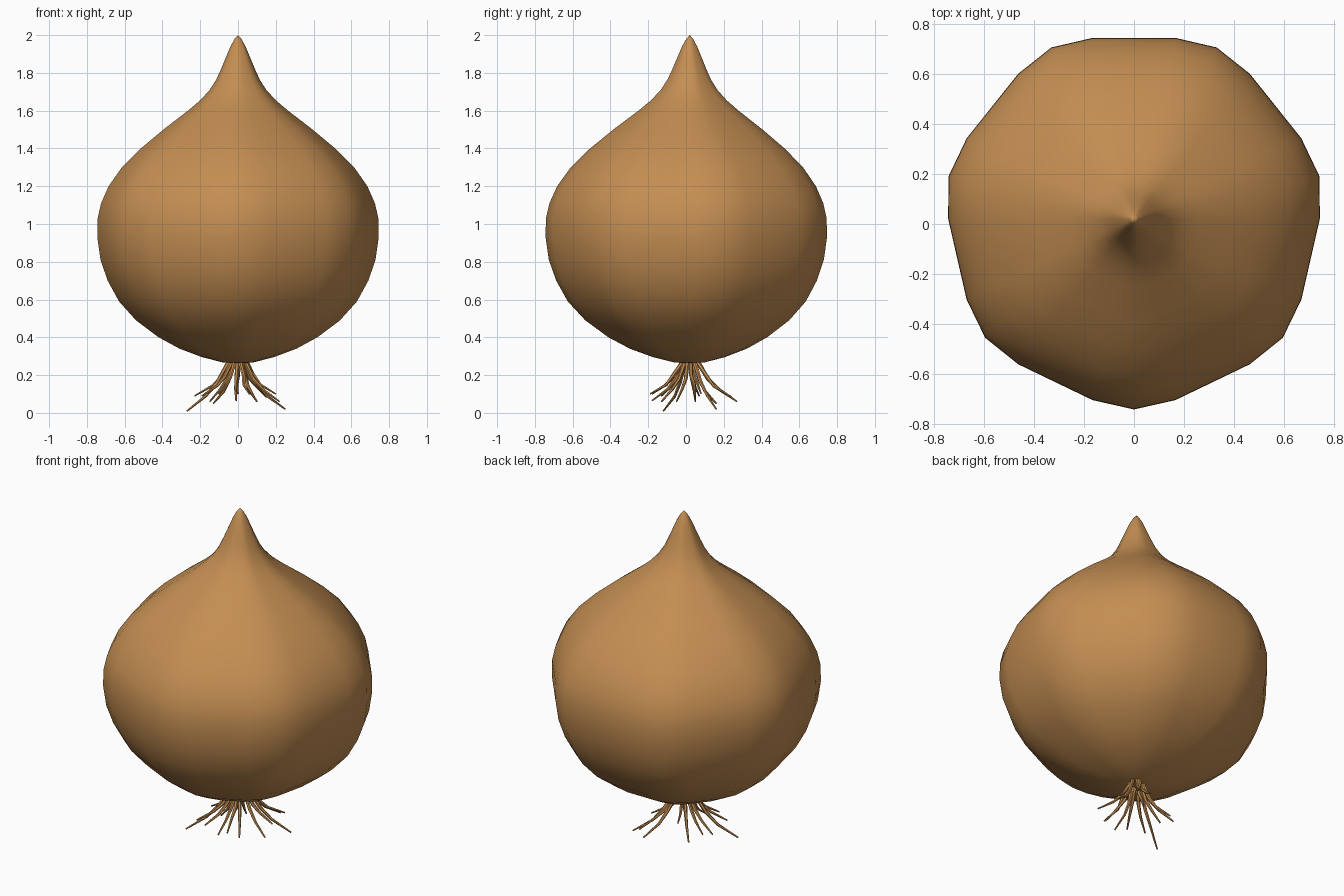
import bpy, bmesh, math, random

random.seed(4)
cube = bpy.data.objects.get("Cube")
if cube:
    bpy.data.objects.remove(cube, do_unlink=True)

skin = bpy.data.materials.new("golden brown skin")
skin.use_nodes = True
COLOUR = (0.55, 0.27, 0.085, 1)
skin.diffuse_color = COLOUR
skin.node_tree.nodes["Principled BSDF"].inputs["Base Color"].default_value = COLOUR

AXIS_Y = 0.02
LOBES = 7
SEGMENTS = LOBES * 4


def link(name, data):
    ob = bpy.data.objects.new(name, data)
    bpy.context.collection.objects.link(ob)
    data.materials.append(skin)
    return ob


def activate(ob):
    bpy.ops.object.select_all(action='DESELECT')
    ob.select_set(True)
    bpy.context.view_layer.objects.active = ob


# Bulb: profile (radius, height) swept around a softly seven-lobed section
profile = [(.08, .267), (.19, .295), (.31, .34), (.42, .4), (.54, .49), (.63, .59),
           (.69, .7), (.728, .81), (.745, .93), (.743, 1.03), (.725, 1.11),
           (.685, 1.2), (.615, 1.3), (.515, 1.4), (.395, 1.5), (.265, 1.6),
           (.2, 1.655), (.15, 1.71), (.115, 1.765), (.09, 1.82), (.065, 1.88),
           (.04, 1.94), (.018, 1.98)]


def lobed_ring(bm, radius, z):
    ring = []
    for i in range(SEGMENTS):
        a = math.tau * i / SEGMENTS - math.pi / 2
        r = radius * (1 + 0.025 * math.cos(LOBES * math.tau * i / SEGMENTS))
        ring.append(bm.verts.new((r * math.cos(a), AXIS_Y + r * math.sin(a), z)))
    return ring


bm = bmesh.new()
rings = [lobed_ring(bm, r, z) for r, z in profile]
base = bm.verts.new((0, AXIS_Y, .262))
tip = bm.verts.new((0, AXIS_Y, 2))
for i in range(SEGMENTS):
    j = (i + 1) % SEGMENTS
    bm.faces.new((base, rings[0][j], rings[0][i]))
    bm.faces.new((tip, rings[-1][i], rings[-1][j]))
    for low, high in zip(rings, rings[1:]):
        bm.faces.new((low[i], low[j], high[j], high[i]))
mesh = bpy.data.meshes.new("bulb")
bm.to_mesh(mesh)
bm.free()
bulb = link("bulb", mesh)
activate(bulb)
bpy.ops.object.shade_smooth()

# Roots: thin tapered strands, steep at first, then bending outward
root_ends = [(-.27, -.12, .01), (.25, .16, .02), (.22, -.05, .06), (-.23, .07, .09),
             (.1, .27, .06), (-.15, .05, .06), (-.01, -.18, .065), (.15, .24, .085),
             (-.19, -.13, .09), (.2, .05, .1), (.1, -.13, .06), (-.13, .16, .05),
             (.06, -.19, .1), (-.1, -.18, .1), (0, .08, .1)]
curve = bpy.data.curves.new("roots", 'CURVE')
curve.dimensions = '3D'
curve.bevel_depth = 0.012
curve.bevel_resolution = 1
curve.use_fill_caps = True
for x, y, z in root_ends:
    spline = curve.splines.new('POLY')
    spline.points.add(3)
    steps = [(.17, 1.04, 1), (.4, .58, .85), (.62, .3, .65), (1, 0, .35)]
    for point, (out, rise, thick) in zip(spline.points, steps):
        sway = random.uniform(-.008, .008) if 0 < rise < 1 else 0
        point.co = (x * out + sway, AXIS_Y + (y - AXIS_Y) * out - sway,
                    z + (.265 - z) * rise, 1)
        point.radius = thick
roots = link("roots", curve)
activate(roots)
bpy.ops.object.convert(target='MESH')
bpy.ops.object.shade_smooth_by_angle()
